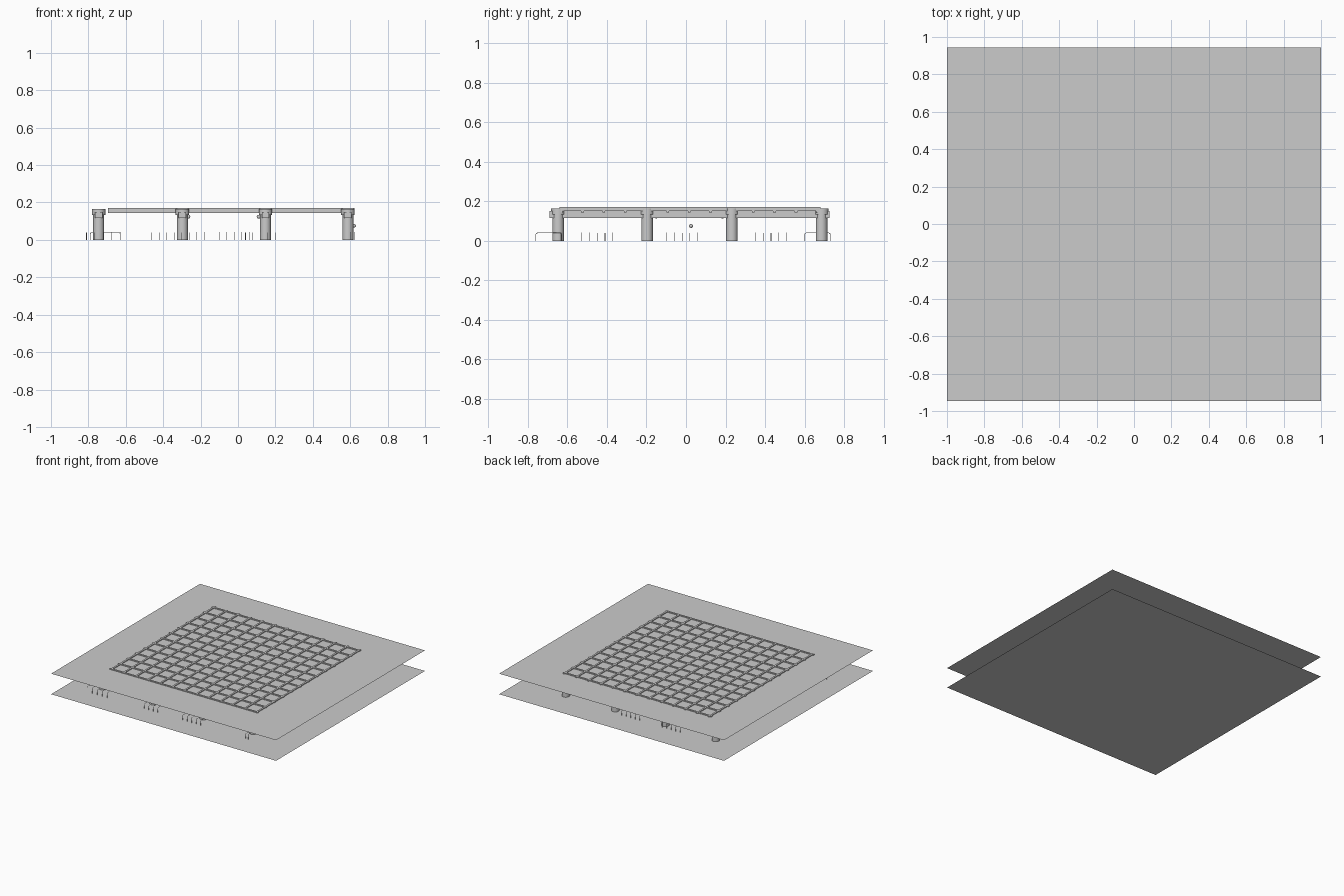
import bpy, math
from mathutils import Vector

if "Cube" in bpy.data.objects:
    bpy.data.objects.remove(bpy.data.objects["Cube"])

grey = bpy.data.materials.new("plain_grey")
grey.diffuse_color = (0.6, 0.6, 0.6, 1)
grey.use_nodes = True
grey.node_tree.nodes["Principled BSDF"].inputs["Base Color"].default_value = grey.diffuse_color


def finish(ob, name):
    ob.name = name
    ob.data.materials.append(grey)
    return ob


def sheet(name, z):
    bpy.ops.mesh.primitive_plane_add(size=1, location=(0, 0, z))
    ob = bpy.context.object
    ob.scale = (2, 1.89, 1)
    return finish(ob, name)


def box(name, x, y, z):
    # each argument is a (low, high) range
    bpy.ops.mesh.primitive_cube_add(size=1, location=[(a + b) / 2 for a, b in (x, y, z)])
    ob = bpy.context.object
    ob.scale = [b - a for a, b in (x, y, z)]
    return finish(ob, name)


def drum(name, x, y, z0, z1, r, sides=24):
    bpy.ops.mesh.primitive_cylinder_add(vertices=sides, radius=r, depth=z1 - z0,
                                        location=(x, y, (z0 + z1) / 2))
    ob = finish(bpy.context.object, name)
    bpy.ops.object.shade_smooth_by_angle()
    return ob


def hoops(name, starts, direction, length):
    # thin bent-wire hoops with rounded upper corners
    cu = bpy.data.curves.new(name, 'CURVE')
    cu.dimensions = '3D'
    cu.bevel_depth = 0.0015
    cu.bevel_resolution = 0
    d = Vector(direction)
    h, c = 0.04, 0.008
    profile = [(0, 0), (0, h - c), (c * .3, h - c * .3), (c, h),
               (length - c, h), (length - c * .3, h - c * .3), (length, h - c), (length, 0)]
    for s in starts:
        sp = cu.splines.new('POLY')
        sp.points.add(len(profile) - 1)
        for p, (t, z) in zip(sp.points, profile):
            v = Vector((s[0], s[1], z)) + d * t
            p.co = (*v, 1)
    ob = bpy.data.objects.new(name, cu)
    bpy.context.collection.objects.link(ob)
    return finish(ob, name)


# Ground sheet and roof sheet
sheet("ground_sheet", 0)
sheet("roof_sheet", 0.165)

# Columns with wider capitals
xs = (-0.745, -0.297, 0.147, 0.588)
ys = (-0.647, -0.197, 0.232, 0.686)
for x in xs:
    for y in ys:
        drum("column", x, y, 0, 0.134, 0.029)
        drum("capital", x, y, 0.133, 0.164, 0.036)
    # Main beam over each column row
    box("main_beam", (x - 0.02, x + 0.02), (-0.69, 0.727), (0.116, 0.15))

# Roof lattice, thirteen bars each way
for i in range(13):
    y = -0.632 + i * 0.108
    box("lattice_cross_bar", (-0.695, 0.622), (y - 0.007, y + 0.007), (0.144, 0.171))
    x = -0.68 + i * 0.1075
    box("lattice_long_bar", (x - 0.007, x + 0.007), (-0.64, 0.68), (0.15, 0.171))

# Small lamps on the inner columns and the right side
lamps = [(x, y, 0.123) for x in (-0.265, 0.11) for y in (-0.15, 0.185)] + [(0.62, 0.026, 0.075)]
for p in lamps:
    bpy.ops.mesh.primitive_uv_sphere_add(segments=12, ring_count=8, radius=0.01, location=p)
    finish(bpy.context.object, "lamp")
    bpy.ops.object.shade_smooth()

# Wire hoops around the edges
hoops("front_hoops_left", [(-0.81 + i * 0.045, -0.76) for i in range(5)], (0, 1, 0), 0.13)
hoops("front_hoops_middle", [(-0.30 + i * 0.04, -0.76) for i in range(4)], (0, 1, 0), 0.13)
hoops("front_hoops_right", [(0.04 + i * 0.04, -0.76) for i in range(5)], (0, 1, 0), 0.13)
hoops("front_hoops_corner", [(0.60 + i * 0.022, -0.76) for i in range(2)], (0, 1, 0), 0.13)
hoops("back_hoops_right", [(-0.10 + i * 0.04, 0.60) for i in range(5)], (0, 1, 0), 0.13)
hoops("back_hoops_left", [(-0.46 + i * 0.04, 0.60) for i in range(5)], (0, 1, 0), 0.13)
for k, y0 in enumerate((-0.53, -0.10, 0.35)):
    hoops("left_hoops_%d" % (k + 1), [(-0.79, y0 + i * 0.04) for i in range(5)], (1, 0, 0), 0.16)
